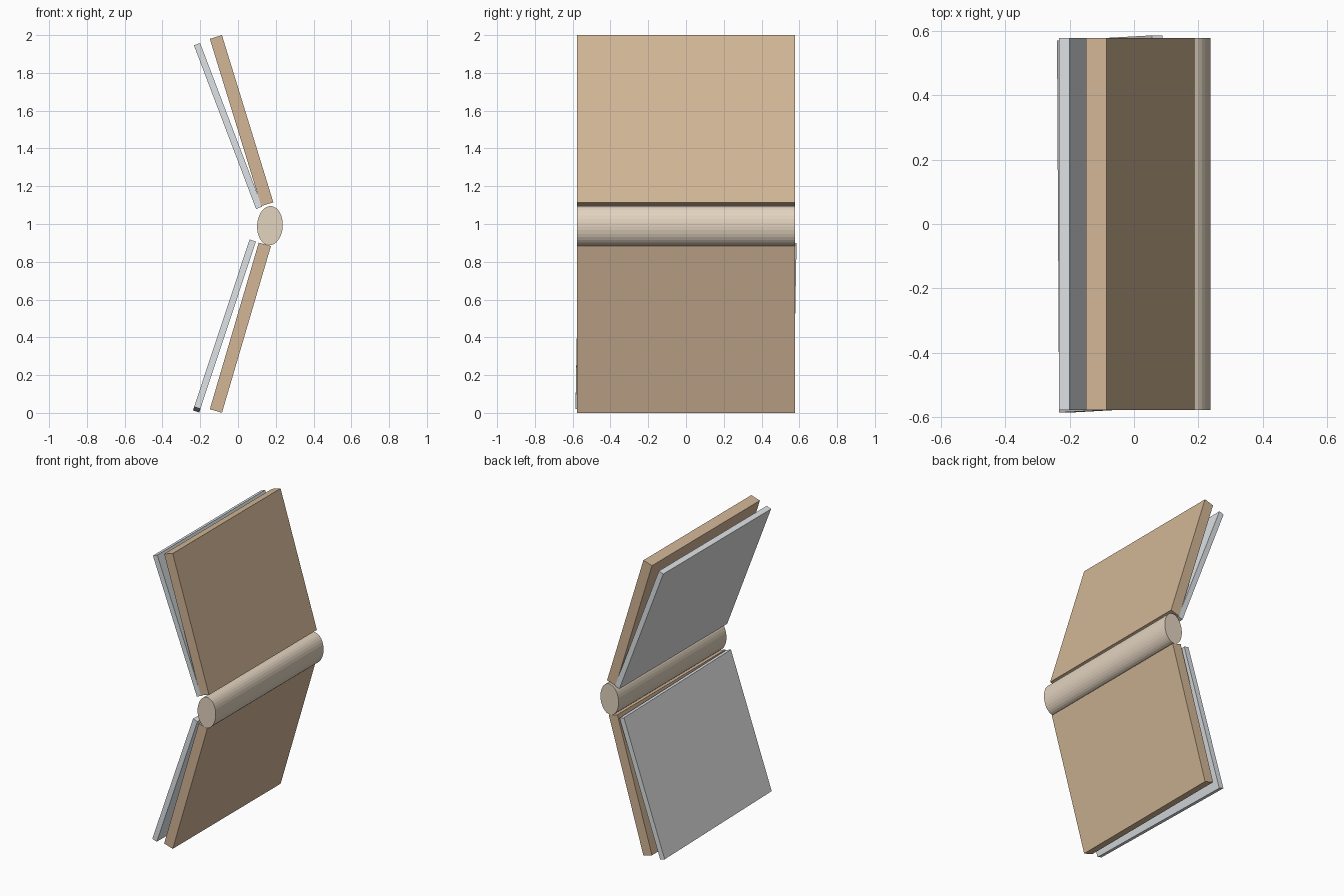
import bpy, bmesh, math
from mathutils import Matrix, Vector

cube = bpy.data.objects.get("Cube")
if cube:
    bpy.data.objects.remove(cube, do_unlink=True)


def material(name, rgb):
    # Convert 0-255 display values to linear colour
    lin = [((c / 255 + 0.055) / 1.055) ** 2.4 for c in rgb] + [1.0]
    m = bpy.data.materials.new(name)
    m.use_nodes = True
    m.diffuse_color = lin
    m.node_tree.nodes["Principled BSDF"].inputs["Base Color"].default_value = lin
    return m


TAN = material("tan cover", (210, 182, 150))
CREAM = material("cream spine", (226, 211, 191))
PAPER = material("paper edge", (221, 226, 229))
PRINT = material("paper face", (224, 224, 224))

WIDTH = 1.154  # depth of every part along y


def add_object(name, bm, mats):
    mesh = bpy.data.meshes.new(name)
    bm.to_mesh(mesh)
    bm.free()
    for m in mats:
        mesh.materials.append(m)
    obj = bpy.data.objects.new(name, mesh)
    bpy.context.collection.objects.link(obj)
    return obj


def board(name, low, high, thick, mats, roll=0.0):
    """Slab whose centre line runs from low to high in the xz plane."""
    a, b = Vector((low[0], 0, low[1])), Vector((high[0], 0, high[1]))
    d = b - a
    bm = bmesh.new()
    bmesh.ops.create_cube(bm, size=1)
    bmesh.ops.scale(bm, vec=(thick, WIDTH, d.length), verts=bm.verts)
    if len(mats) > 1:  # open reading side
        bm.normal_update()
        for f in bm.faces:
            f.material_index = int(f.normal.x < -0.9)
    obj = add_object(name, bm, mats)
    obj.matrix_world = (Matrix.Translation((a + b) / 2)
                        @ Matrix.Rotation(math.atan2(d.x, d.z), 4, 'Y')
                        @ Matrix.Rotation(math.radians(roll), 4, 'X'))
    return obj


# Covers
board("upper_cover", (0.155, 1.105), (-0.117, 1.990), 0.067, [TAN])
board("lower_cover", (-0.117, 0.010), (0.142, 0.892), 0.067, [TAN])

# Page blocks, the lower one lying slightly crooked
board("upper_pages", (0.112, 1.086), (-0.217, 1.952), 0.035, [PAPER, PRINT])
board("lower_pages", (-0.219, 0.017), (0.075, 0.903), 0.035, [PAPER, PRINT], roll=-1.0)

# Oval spine
bm = bmesh.new()
bmesh.ops.create_cone(bm, cap_ends=True, segments=32, radius1=1, radius2=1, depth=WIDTH)
bmesh.ops.rotate(bm, verts=bm.verts, matrix=Matrix.Rotation(math.pi / 2, 3, 'X'))
bmesh.ops.scale(bm, vec=(0.068, 1, 0.104), verts=bm.verts)
spine = add_object("spine", bm, [CREAM])
spine.location = (0.169, 0, 0.991)
spine.rotation_euler.y = math.radians(3)
